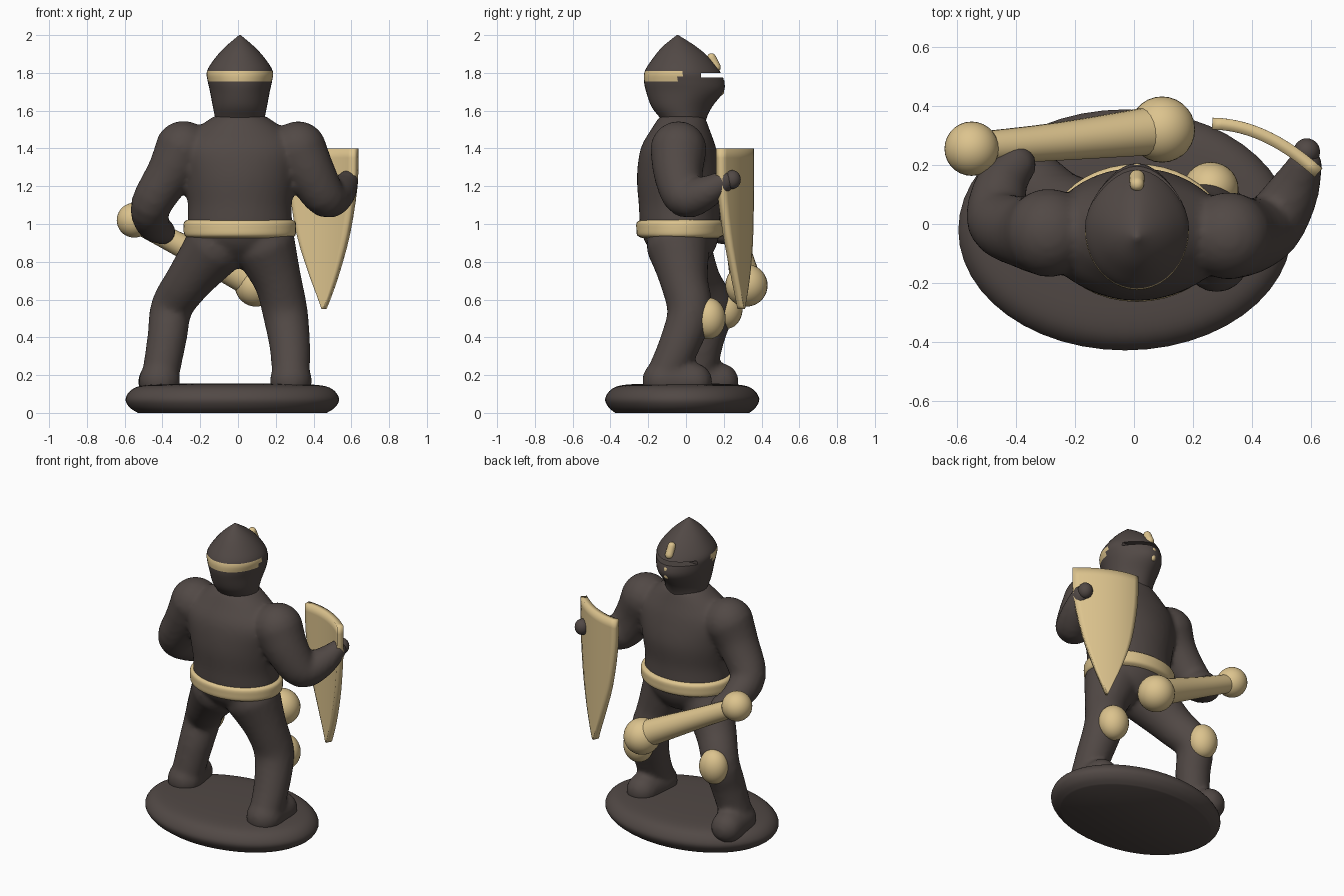
import bpy, bmesh, math
from mathutils import Vector

if "Cube" in bpy.data.objects:
    bpy.data.objects.remove(bpy.data.objects["Cube"])

def material(name, rgb):
    m = bpy.data.materials.new(name)
    m.diffuse_color = (*rgb, 1)
    m.use_nodes = True
    m.node_tree.nodes["Principled BSDF"].inputs["Base Color"].default_value = m.diffuse_color
    return m

DARK = material("dark_brown", (0.083, 0.066, 0.060))
GOLD = material("pale_gold", (0.72, 0.55, 0.27))

def finish(name, bm, mats, smooth=True):
    bmesh.ops.recalc_face_normals(bm, faces=bm.faces[:])
    me = bpy.data.meshes.new(name)
    bm.to_mesh(me)
    bm.free()
    for m in mats:
        me.materials.append(m)
    ob = bpy.data.objects.new(name, me)
    bpy.context.collection.objects.link(ob)
    bpy.ops.object.select_all(action='DESELECT')
    ob.select_set(True)
    bpy.context.view_layer.objects.active = ob
    if smooth:
        bpy.ops.object.shade_smooth_by_angle(angle=math.radians(50))
    return ob

def spline(pts, steps=4):
    """Smooth curve through tuples of any length."""
    v = [Vector(p) for p in pts]
    out = []
    for i in range(len(v) - 1):
        a, b, c, d = v[max(i - 1, 0)], v[i], v[i + 1], v[min(i + 2, len(v) - 1)]
        for k in range(steps):
            t = k / steps
            out.append(0.5 * (2 * b + (c - a) * t + (2 * a - 5 * b + 4 * c - d) * t ** 2
                              + (3 * b - a - 3 * c + d) * t ** 3))
    return out + [v[-1]]

def skin(name, rings, mats):
    """Join closed rings of points into a capped solid."""
    bm = bmesh.new()
    loops = [[bm.verts.new(p) for p in r] for r in rings]
    n = len(loops[0])
    for a, b in zip(loops, loops[1:]):
        for j in range(n):
            bm.faces.new((a[j], a[(j + 1) % n], b[(j + 1) % n], b[j]))
    bm.faces.new(loops[0])
    bm.faces.new(loops[-1])
    return finish(name, bm, mats)

def loft(name, sections, mats, n=40, beak=0.0):
    """Stacked ellipses: x, y, z, x radius, y radius."""
    rings = []
    for x, y, z, rx, ry in spline(sections):
        ring = []
        for j in range(n):
            a = 2 * math.pi * j / n
            s = math.sin(a)
            ring.append((x + rx * math.cos(a) * (1 - beak * max(0, s) ** 2), y + ry * s, z))
        rings.append(ring)
    return skin(name, rings, mats)

def limb(name, pts, mats, n=20):
    """Round-ended tube through points x, y, z, radius."""
    s = spline(pts)
    path = [(p.xyz, p.w) for p in s]
    t0 = (path[1][0] - path[0][0]).normalized()
    t1 = (path[-1][0] - path[-2][0]).normalized()
    discs = []
    for k in range(5, 0, -1):
        a = math.radians(17 * k)
        discs.append((path[0][0] - t0 * path[0][1] * math.sin(a), path[0][1] * math.cos(a), t0))
    for i, (p, r) in enumerate(path):
        t = path[min(i + 1, len(path) - 1)][0] - path[max(i - 1, 0)][0]
        discs.append((p, r, t.normalized()))
    for k in range(1, 6):
        a = math.radians(17 * k)
        discs.append((path[-1][0] + t1 * path[-1][1] * math.sin(a), path[-1][1] * math.cos(a), t1))
    side = t0.orthogonal().normalized()
    rings = []
    for p, r, t in discs:
        side = (side - t * side.dot(t)).normalized()
        up = t.cross(side)
        rings.append([p + r * (side * math.cos(2 * math.pi * j / n) + up * math.sin(2 * math.pi * j / n))
                      for j in range(n)])
    return skin(name, rings, mats)

def ball(name, centre, radii, mats):
    bm = bmesh.new()
    bmesh.ops.create_uvsphere(bm, u_segments=28, v_segments=18, radius=1)
    for v in bm.verts:
        v.co = Vector(centre) + Vector(c * r for c, r in zip(v.co, radii))
    return finish(name, bm, mats)

# Oval stand
loft("base", [(-.03, -.02, 0, .50, .355), (-.03, -.02, .03, .545, .39), (-.03, -.02, .075, .565, .408),
              (-.03, -.02, .125, .53, .375), (-.03, -.02, .148, .45, .31), (-.03, -.02, .155, .25, .18)],
     [DARK], n=48)

# Torso, arms and legs, fused into one sculpted body
parts = [
    loft("torso", [(.01, 0, .79, .09, .10), (.01, -.02, .87, .23, .175), (.01, -.03, .97, .275, .21),
                   (.01, -.035, 1.1, .275, .215), (.01, -.035, 1.25, .30, .225), (.01, -.04, 1.4, .32, .20),
                   (.01, -.03, 1.5, .235, .155), (.01, -.02, 1.57, .14, .12)], [DARK]),
    limb("left_arm", [(-.29, -.03, 1.395, .152), (-.36, -.03, 1.27, .125), (-.46, .01, 1.10, .108),
                      (-.45, .13, 1.0, .09), (-.40, .20, .96, .07)], [DARK]),
    limb("right_arm", [(.32, -.04, 1.395, .15), (.39, -.04, 1.26, .13), (.47, 0, 1.14, .11),
                       (.54, .11, 1.17, .088), (.58, .20, 1.225, .06)], [DARK]),
    limb("left_leg", [(-.12, -.03, .88, .165), (-.26, .06, .70, .125), (-.35, .14, .56, .112),
                      (-.375, .10, .40, .105), (-.41, .06, .20, .098)], [DARK]),
    limb("right_leg", [(.14, -.04, .88, .17), (.21, -.01, .70, .128), (.25, .02, .53, .120),
                       (.275, -.04, .35, .108), (.28, -.11, .20, .10)], [DARK]),
    limb("left_foot", [(-.415, .05, .17, .11), (-.43, .18, .165, .10)], [DARK]),
    limb("right_foot", [(.28, -.12, .17, .112), (.285, .04, .165, .10)], [DARK]),
]
for p in parts:
    p.select_set(True)
bpy.context.view_layer.objects.active = parts[0]
bpy.ops.object.join()
body = bpy.context.view_layer.objects.active
body.name = "body"
rm = body.modifiers.new("fuse", 'REMESH')
rm.mode = 'VOXEL'
rm.voxel_size = 0.016
rm.use_smooth_shade = True
sm = body.modifiers.new("soften", 'SMOOTH')
sm.factor = 0.5
sm.iterations = 6

# Helmeted head with a gold band round the back
head = loft("head", [(.01, 0, 1.48, .13, .10), (.01, -.012, 1.55, .13, .118), (.01, -.022, 1.62, .143, .16),
                     (.01, -.006, 1.70, .158, .205), (.01, -.01, 1.755, .170, .212),
                     (.01, -.02, 1.81, .174, .198), (.01, -.025, 1.88, .13, .148),
                     (.01, -.035, 1.94, .075, .088), (.01, -.045, 2.0, .004, .004)],
            [DARK, GOLD], beak=0.2)
for f in head.data.polygons:
    if 1.755 < f.center.z < 1.81 and f.center.y < -.03:
        f.material_index = 1

# Visor slot
bm = bmesh.new()
bmesh.ops.create_cube(bm, size=1)
for v in bm.verts:
    v.co = Vector((v.co.x * .6, .19 + v.co.y * .22, 1.788 + v.co.z * .024))
cutter = finish("slot_cutter", bm, [DARK], smooth=False)
cutter.hide_render = True
cut = head.modifiers.new("slot", 'BOOLEAN')
cut.operation = 'DIFFERENCE'
cut.solver = 'EXACT'
cut.object = cutter
bpy.context.view_layer.objects.active = head
bpy.ops.object.modifier_apply(modifier=cut.name)
bpy.data.objects.remove(cutter)

# Gold ridges above and below the slot
limb("brow_ridge", [(.01, .158, 1.83, .026), (.01, .135, 1.88, .024)], [GOLD])
limb("nose_ridge", [(.01, .185, 1.75, .02), (.01, .182, 1.70, .02)], [GOLD])

# Belt
loft("belt", [(.01, -.03, .925, .27, .20), (.01, -.03, .94, .293, .228), (.01, -.03, .975, .298, .233),
              (.01, -.03, 1.01, .295, .23), (.01, -.03, 1.025, .27, .20)], [GOLD])

# Knee pads
ball("left_knee_pad", (-.355, .215, .555), (.092, .085, .11), [GOLD])
ball("right_knee_pad", (.26, .12, .50), (.094, .09, .11), [GOLD])

# Club with a knob on each end
limb("club_shaft", [(-.55, .255, 1.015, .055), (-.25, .28, .86, .065), (.1, .32, .68, .085)], [GOLD])
ball("club_small_knob", (-.55, .255, 1.02), (.092, .092, .092), [GOLD])
ball("club_large_knob", (.095, .32, .675), (.112, .112, .112), [GOLD])

# Curved shield tapering to a point: z, left x, right x
outline = spline([(1.40, .265, .625), (1.20, .272, .620), (.95, .312, .582),
                  (.75, .375, .530), (.62, .425, .487), (.55, .450, .460)], 3)
bm = bmesh.new()
cols = 12
grid = []
for z, xl, xr in outline:
    xs = [xl + (xr - xl) * k / cols for k in range(cols + 1)]
    grid.append([bm.verts.new((x, .34 - 1.25 * (x - .26) ** 2, z)) for x in xs])
for a, b in zip(grid, grid[1:]):
    for k in range(cols):
        bm.faces.new((a[k], a[k + 1], b[k + 1], b[k]))
shield = finish("shield", bm, [GOLD])
sol = shield.modifiers.new("thickness", 'SOLIDIFY')
sol.thickness = 0.04
sol.offset = 0

# Knuckle showing through the shield
ball("right_knuckle", (.585, .245, 1.235), (.045, .045, .05), [DARK])
